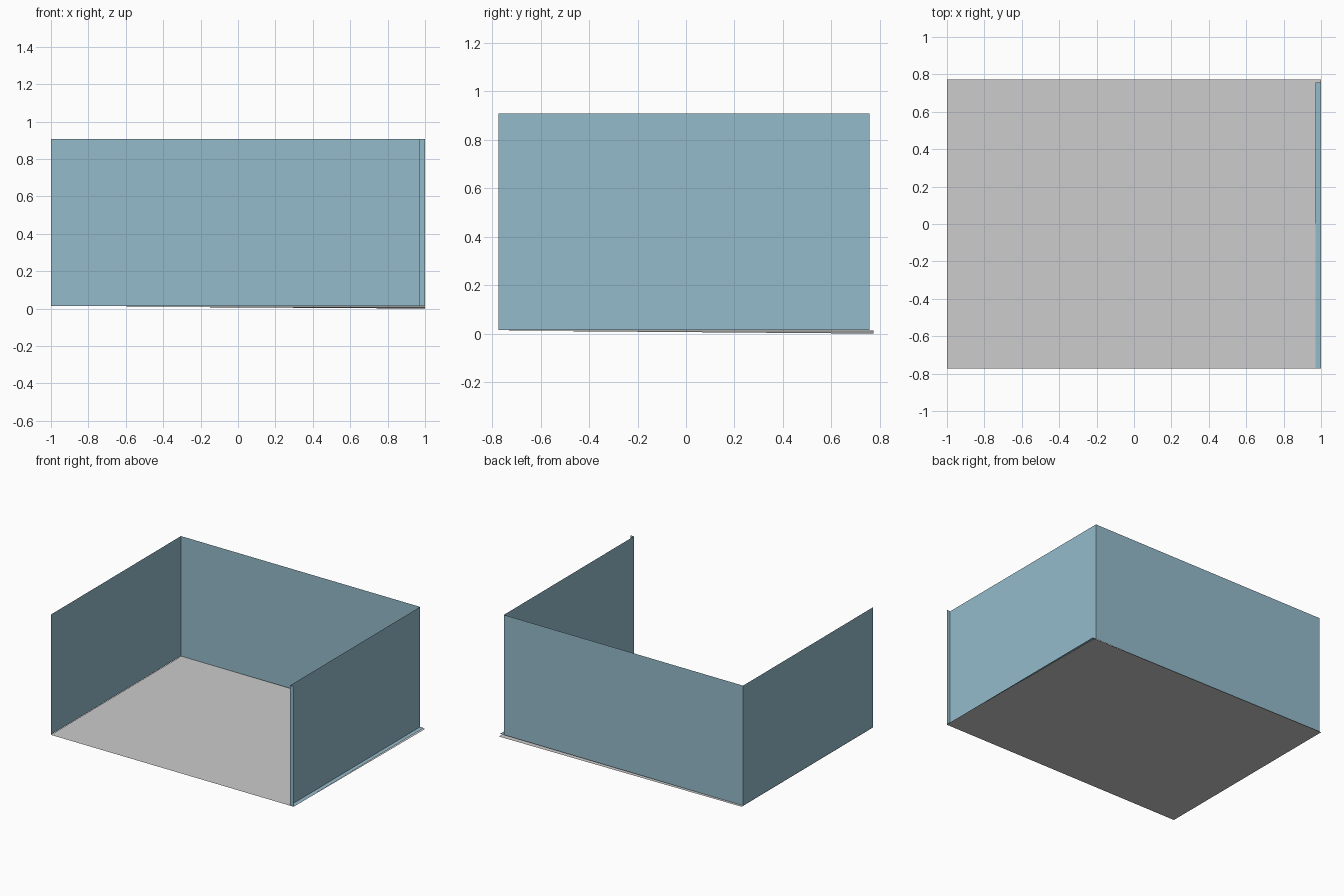
import bpy

if "Cube" in bpy.data.objects:
    bpy.data.objects.remove(bpy.data.objects["Cube"])

X, XR = 1.0, 0.97        # floor half width, right wall position
Y, YB = 0.773, 0.757     # floor half depth, back wall position
Z0, Z1 = 0.014, 0.907    # wall bottom and top

blue = bpy.data.materials.new("wall_blue")
blue.diffuse_color = (0.30, 0.50, 0.60, 1)
blue.use_nodes = True
blue.node_tree.nodes["Principled BSDF"].inputs["Base Color"].default_value = blue.diffuse_color


def sheet(name, corners, mat=None):
    """Single flat four-sided panel."""
    mesh = bpy.data.meshes.new(name)
    mesh.from_pydata(corners, [], [tuple(range(len(corners)))])
    obj = bpy.data.objects.new(name, mesh)
    bpy.context.collection.objects.link(obj)
    if mat:
        mesh.materials.append(mat)
    return obj


def upright(name, a, b):
    """Vertical panel between two plan points."""
    return sheet(name, [(*a, Z0), (*b, Z0), (*b, Z1), (*a, Z1)], blue)


# Floor, sagging slightly at the back right corner
f = 0.012
sheet("floor", [(-X, -Y, f), (X, -Y, f), (X, Y, 0), (-X, Y, f)])

# Three walls, open at the front
upright("left_wall", (-X, YB), (-X, -Y))
upright("back_wall", (XR, YB), (-X, YB))
upright("right_wall", (XR, -Y), (XR, YB))

# Narrow edge strips on the outside of the right wall
upright("front_trim", (XR, -Y), (X, -Y))
sheet("base_trim", [(XR, -Y, Z0), (X, -Y, Z0), (X, YB, Z0), (XR, YB, Z0)], blue)
